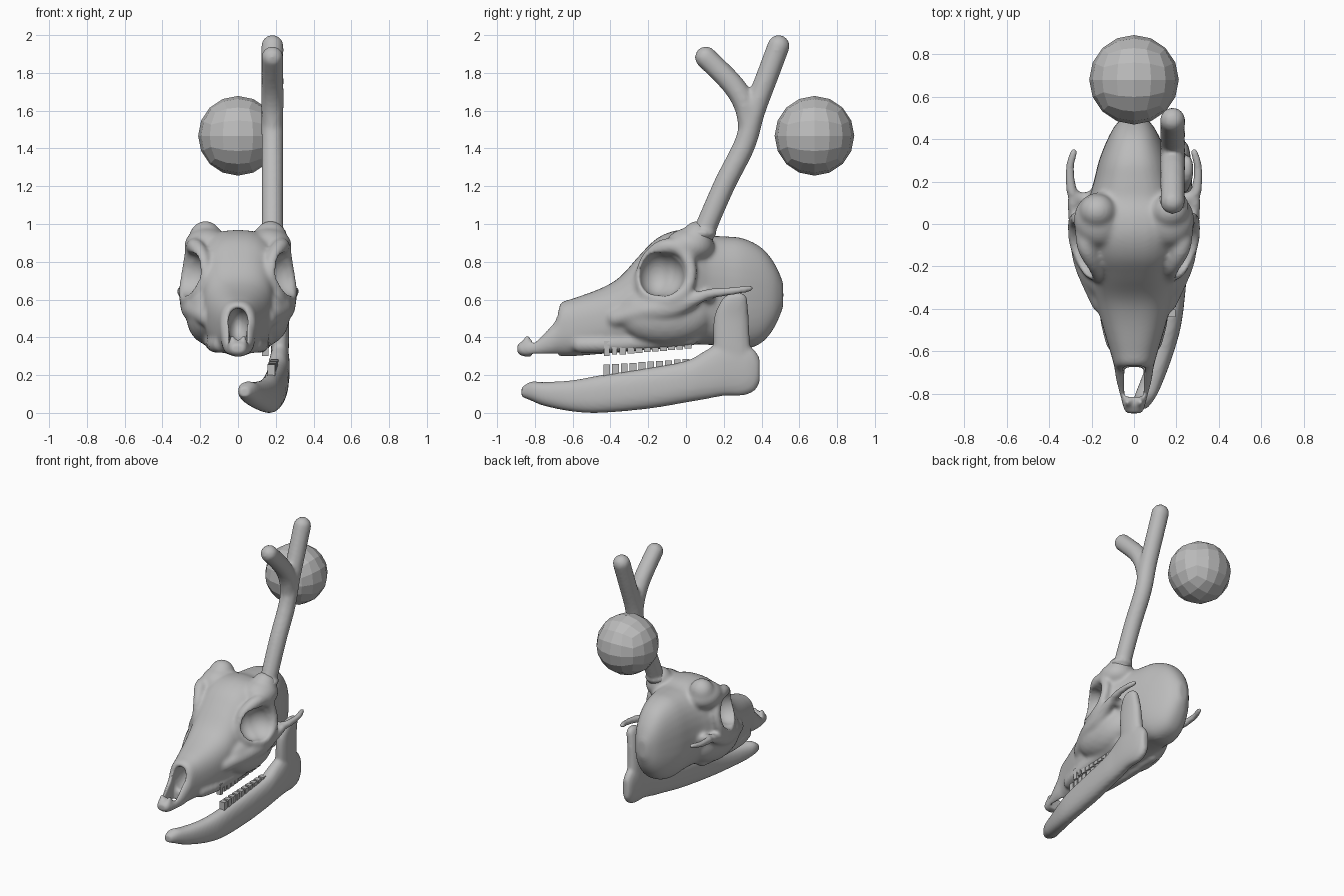
import bpy, bmesh, math
from mathutils import Matrix, Vector

if "Cube" in bpy.data.objects:
    bpy.data.objects.remove(bpy.data.objects["Cube"])

bone = bpy.data.materials.new("bone grey")
bone.diffuse_color = (0.5, 0.5, 0.5, 1)
bone.use_nodes = True
bone.node_tree.nodes["Principled BSDF"].inputs["Base Color"].default_value = bone.diffuse_color


def put(name, bm, smooth=False):
    bmesh.ops.recalc_face_normals(bm, faces=bm.faces)
    me = bpy.data.meshes.new(name)
    bm.to_mesh(me)
    bm.free()
    ob = bpy.data.objects.new(name, me)
    bpy.context.collection.objects.link(ob)
    me.materials.append(bone)
    if smooth:
        me.shade_smooth()
    return ob


def bake(ob):
    bpy.context.view_layer.update()
    dg = bpy.context.evaluated_depsgraph_get()
    me = bpy.data.meshes.new_from_object(ob.evaluated_get(dg))
    ob.modifiers.clear()
    ob.data = me
    me.name = ob.name
    me.materials.clear()
    me.materials.append(bone)
    me.shade_smooth()


def remesh(ob, voxel, relax=0):
    m = ob.modifiers.new("fuse", 'REMESH')
    m.mode = 'VOXEL'
    m.voxel_size = voxel
    m.use_smooth_shade = True
    if relax:
        s = ob.modifiers.new("relax", 'SMOOTH')
        s.factor = 0.5
        s.iterations = relax
    bake(ob)


def spline(rows, n):
    out = []
    for i in range(len(rows) - 1):
        a, b, c, d = (rows[max(0, min(len(rows) - 1, i + k))] for k in (-1, 0, 1, 2))
        for k in range(n):
            t = k / n
            out.append(tuple(0.5 * (2 * q + (r - p) * t + (2 * p - 5 * q + 4 * r - s) * t * t
                                    + (3 * q - p - 3 * r + s) * t ** 3)
                             for p, q, r, s in zip(a, b, c, d)))
    out.append(tuple(rows[-1]))
    return out


def loft(bm, rows, axis, power=2.4, seg=32):
    # rows: x, y, z, half width, half depth; rings stand across the axis
    rings = []
    for x, y, z, h, d in spline(rows, 4):
        ring = []
        for i in range(seg):
            a = 2 * math.pi * i / seg
            u = math.copysign(abs(math.cos(a)) ** (2 / power), math.cos(a)) * h
            v = math.copysign(abs(math.sin(a)) ** (2 / power), math.sin(a)) * d
            ring.append(bm.verts.new((x + u, y, z + v) if axis == 'y' else (x + u, y + v, z)))
        rings.append(ring)
    for r, s in zip(rings, rings[1:]):
        for i in range(seg):
            j = (i + 1) % seg
            bm.faces.new((r[i], r[j], s[j], s[i]))
    bm.faces.new(rings[0])
    bm.faces.new(rings[-1])


def blob(bm, c, r, sub=3):
    bmesh.ops.create_icosphere(bm, subdivisions=sub, radius=1,
                               matrix=Matrix.Translation(c) @ Matrix.Diagonal((*r, 1)))


def chain(bm, pts, n=8):
    for x, y, z, r in spline(pts, n):
        blob(bm, (x, y, z), (r, r, r), 2)


def box(bm, c, s):
    bmesh.ops.create_cube(bm, size=1, matrix=Matrix.Translation(c) @ Matrix.Diagonal((*s, 1)))


# Skull: lofted snout and braincase (y, bottom, top, half width)
profile = [(-.893, .315, .365, .042), (-.86, .298, .38, .052), (-.80, .298, .39, .068),
           (-.74, .298, .445, .083), (-.69, .30, .505, .091), (-.665, .30, .58, .095),
           (-.60, .30, .605, .113), (-.45, .312, .66, .157), (-.35, .32, .72, .18),
           (-.25, .33, .83, .195), (-.16, .34, .92, .222), (-.06, .35, .965, .245),
           (.04, .36, .965, .25), (.12, .36, .94, .215), (.2, .35, .935, .19),
           (.3, .335, .925, .165), (.4, .37, .875, .125), (.47, .455, .79, .085), (.515, .56, .69, .035)]
bm = bmesh.new()
loft(bm, [(0, y, (lo + hi) / 2, w, (hi - lo) / 2) for y, lo, hi, w in profile], 'y', 2.5)
for s in (-1, 1):
    # eye socket rim
    chain(bm, [(s * .17, -.24, .72, .035), (s * .215, -.21, .63, .037), (s * .265, -.1, .595, .04),
               (s * .28, .0, .65, .035), (s * .265, .025, .76, .034), (s * .24, -.02, .86, .042),
               (s * .225, -.11, .88, .045), (s * .185, -.2, .82, .037), (s * .17, -.24, .72, .035)])
    # cheek swelling, cheek bone and thin arch behind it
    blob(bm, (s * .155, -.11, .52), (.12, .25, .16))
    chain(bm, [(s * .155, -.37, .5, .05), (s * .215, -.2, .54, .065), (s * .24, -.08, .555, .065),
               (s * .27, .03, .595, .042), (s * .288, .1, .625, .03)])
    chain(bm, [(s * .2, .12, .61, .035), (s * .28, .13, .63, .03), (s * .3, .2, .64, .026),
               (s * .3, .28, .65, .023), (s * .283, .34, .66, .021)], 10)
    # tooth ridge, horn boss on its swelling, lip nub
    chain(bm, [(s * .09, -.56, .36, .045), (s * .12, -.43, .362, .045), (s * .135, -.2, .375, .045),
               (s * .14, .02, .395, .045)], 14)
    blob(bm, (s * .165, .02, .885), (.12, .13, .095))
    blob(bm, (s * .172, .06, .925), (.088, .083, .092))
    chain(bm, [(s * .03, -.855, .36, .021), (s * .03, -.84, .4, .017)], 4)
skull = put("skull", bm)
remesh(skull, .011, 8)

# Hollows: eye sockets and nose opening
bm = bmesh.new()
for s in (-1, 1):
    blob(bm, (s * .28, -.12, .735), (.135, .112, .118))
    blob(bm, (s * .235, -.155, .735), (.11, .098, .115))
box(bm, (0, -.745, .5), (.092, .14, .6))
blob(bm, (0, -.64, .465), (.058, .12, .09))
cutter = put("hollow_cutter", bm)
cutter.hide_render = True
remesh(cutter, .011)
cut = skull.modifiers.new("hollows", 'BOOLEAN')
cut.operation = 'DIFFERENCE'
cut.solver = 'EXACT'
cut.object = cutter
bake(skull)
bpy.data.objects.remove(cutter)
remesh(skull, .009, 4)

# Antler with one fork, on the right side only
bm = bmesh.new()
X = .182
chain(bm, [(X, .07, .90, .06), (X, .2, 1.2, .06), (X, .31, 1.42, .06), (X, .362, 1.6, .061),
           (X, .433, 1.79, .061), (X, .49, 1.942, .061)], 14)
chain(bm, [(X, .33, 1.5, .053), (X, .315, 1.62, .061), (X, .25, 1.735, .061), (X, .105, 1.882, .06)], 12)
blob(bm, (X, .08, .95), (.078, .083, .035))
remesh(put("antler", bm), .012, 4)

# Right half of the lower jaw: body and upright ramus
bm = bmesh.new()
loft(bm, [(.035, -.87, .11, .028, .025), (.05, -.82, .115, .05, .05), (.08, -.75, .1, .054, .063),
          (.135, -.6, .09, .054, .083), (.17, -.45, .1, .057, .1), (.193, -.2, .13, .06, .108),
          (.208, 0, .165, .059, .11), (.213, .1, .2, .057, .128), (.222, .2, .235, .052, .145),
          (.222, .3, .23, .047, .138), (.222, .36, .225, .037, .11), (.222, .39, .225, .022, .065)], 'y')
loft(bm, [(.22, .25, .25, .048, .1), (.224, .24, .4, .046, .097), (.23, .24, .5, .042, .092),
          (.24, .25, .57, .038, .077), (.248, .262, .615, .03, .058), (.25, .268, .637, .015, .025)], 'z')
remesh(put("lower_jaw", bm), .011, 5)

# Teeth rows on the right side
bm = bmesh.new()
box(bm, (.145, -.42, .34), (.035, .03, .08))
box(bm, (.145, -.378, .345), (.035, .025, .07))
for i in range(9):
    f = i / 8
    box(bm, (.145, -.335 + .345 * f, .34 + .025 * f), (.035, .036, .06 - .01 * f))
put("upper_teeth", bm)

bm = bmesh.new()
for i in range(10):
    f = i / 9
    box(bm, (.175 + .02 * f, -.42 + .42 * f, .22 + .03 * f), (.04, .036, .07))
put("lower_teeth", bm)

# Faceted ball floating behind: rounded cube
bm = bmesh.new()
bmesh.ops.create_cube(bm, size=2)
bmesh.ops.subdivide_edges(bm, edges=bm.edges, cuts=3, use_grid_fill=True)
for v in bm.verts:
    p = Vector([math.tan(c * math.pi / 4) for c in v.co]).normalized()
    v.co = p * .211 + Vector((0, .68, 1.467))
put("ball", bm)
